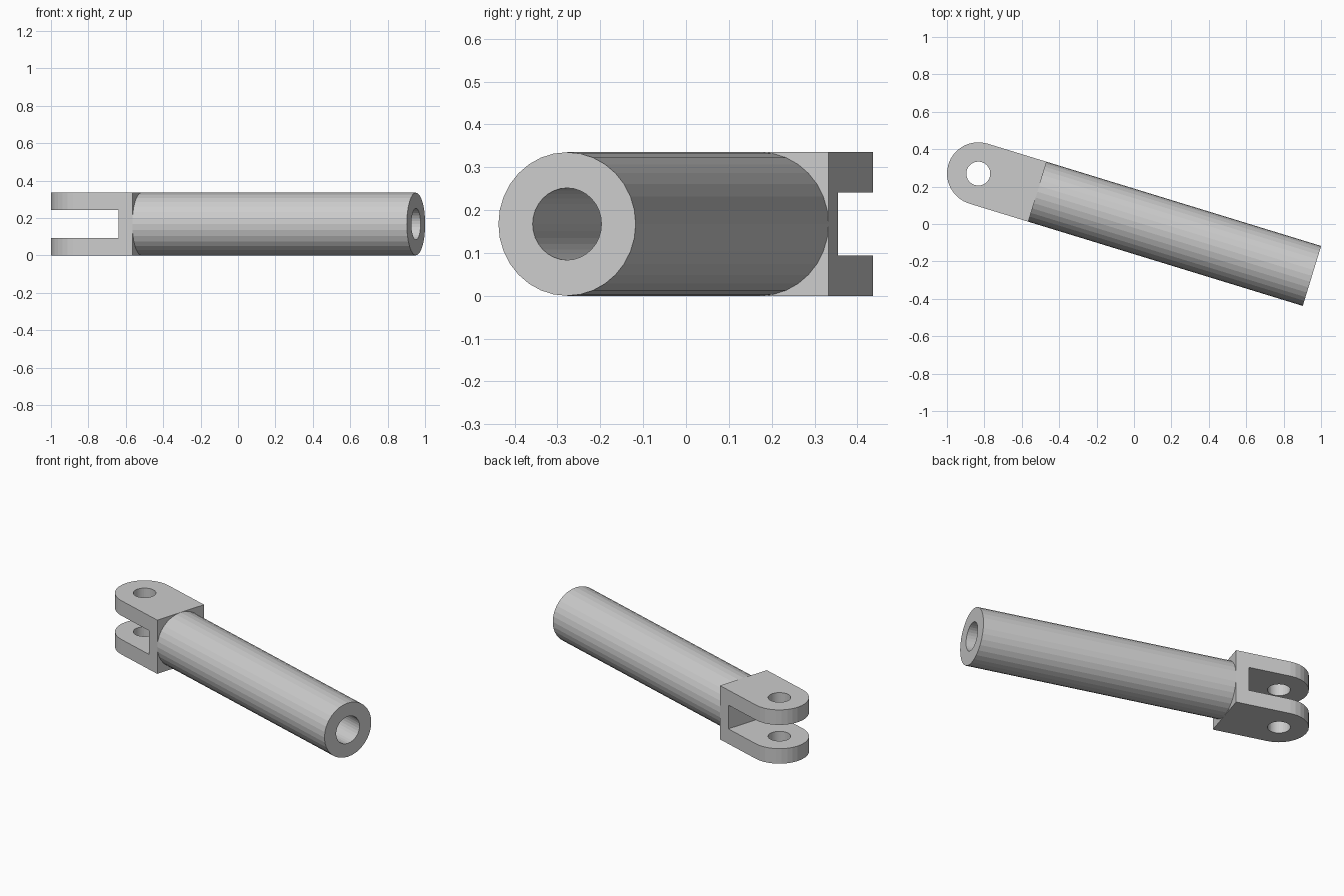
import bpy, bmesh
from math import pi, sin, cos, radians
from mathutils import Matrix

if "Cube" in bpy.data.objects:
    bpy.data.objects.remove(bpy.data.objects["Cube"])

R = 0.1675                    # outer radius of rod and fork
FACE, END = 0.331, 1.866      # fork shoulder and rod end, measured from the pin
SIDES = 32
# Local frame: x runs along the rod, origin at the pin axis
PLACE = Matrix.Translation((-0.8325, 0.2695, R)) @ Matrix.Rotation(radians(-17.05), 4, 'Z')


def make(name, bm):
    bmesh.ops.recalc_face_normals(bm, faces=bm.faces)
    bm.transform(PLACE)
    mesh = bpy.data.meshes.new(name)
    bm.to_mesh(mesh)
    bm.free()
    ob = bpy.data.objects.new(name, mesh)
    bpy.context.collection.objects.link(ob)
    return ob


def prism(name, points, z0, z1):
    bm = bmesh.new()
    face = bm.faces.new([bm.verts.new((x, y, z0)) for x, y in points])
    ext = bmesh.ops.extrude_face_region(bm, geom=[face])
    verts = [g for g in ext["geom"] if isinstance(g, bmesh.types.BMVert)]
    bmesh.ops.translate(bm, verts=verts, vec=(0, 0, z1 - z0))
    return make(name, bm)


def rod(name, r, x0, x1):
    bm = bmesh.new()
    m = Matrix.Translation(((x0 + x1) / 2, 0, 0)) @ Matrix.Rotation(pi / 2, 4, 'Y')
    bmesh.ops.create_cone(bm, cap_ends=True, segments=SIDES, radius1=r, radius2=r,
                          depth=x1 - x0, matrix=m)
    return make(name, bm)


def circle(r, start=0.0, sweep=2 * pi, n=SIDES):
    return [(r * cos(start + sweep * i / n), r * sin(start + sweep * i / n)) for i in range(n)]


def cut(ob, cutter):
    cutter.hide_render = True
    mod = ob.modifiers.new("cut", 'BOOLEAN')
    mod.operation, mod.solver, mod.object = 'DIFFERENCE', 'EXACT', cutter
    bpy.context.view_layer.objects.active = ob
    bpy.ops.object.modifier_apply(modifier=mod.name)
    bpy.data.objects.remove(cutter)


# Fork: rounded block with a slot and a cross pin hole
profile = circle(R, pi / 2, pi, 16) + [(0, -R), (FACE, -R), (FACE, R)]
fork = prism("fork", profile, -R, R)
cut(fork, prism("slot_cutter", [(-0.4, -0.4), (0.254, -0.4), (0.254, 0.4), (-0.4, 0.4)],
                -0.074, 0.074))
cut(fork, prism("pin_cutter", circle(0.064), -0.4, 0.4))

# Rod with a deep blind bore in its free end
shaft = rod("rod", R, FACE, END)
cut(shaft, rod("bore_cutter", 0.084, END - 1.0, END + 0.2))
